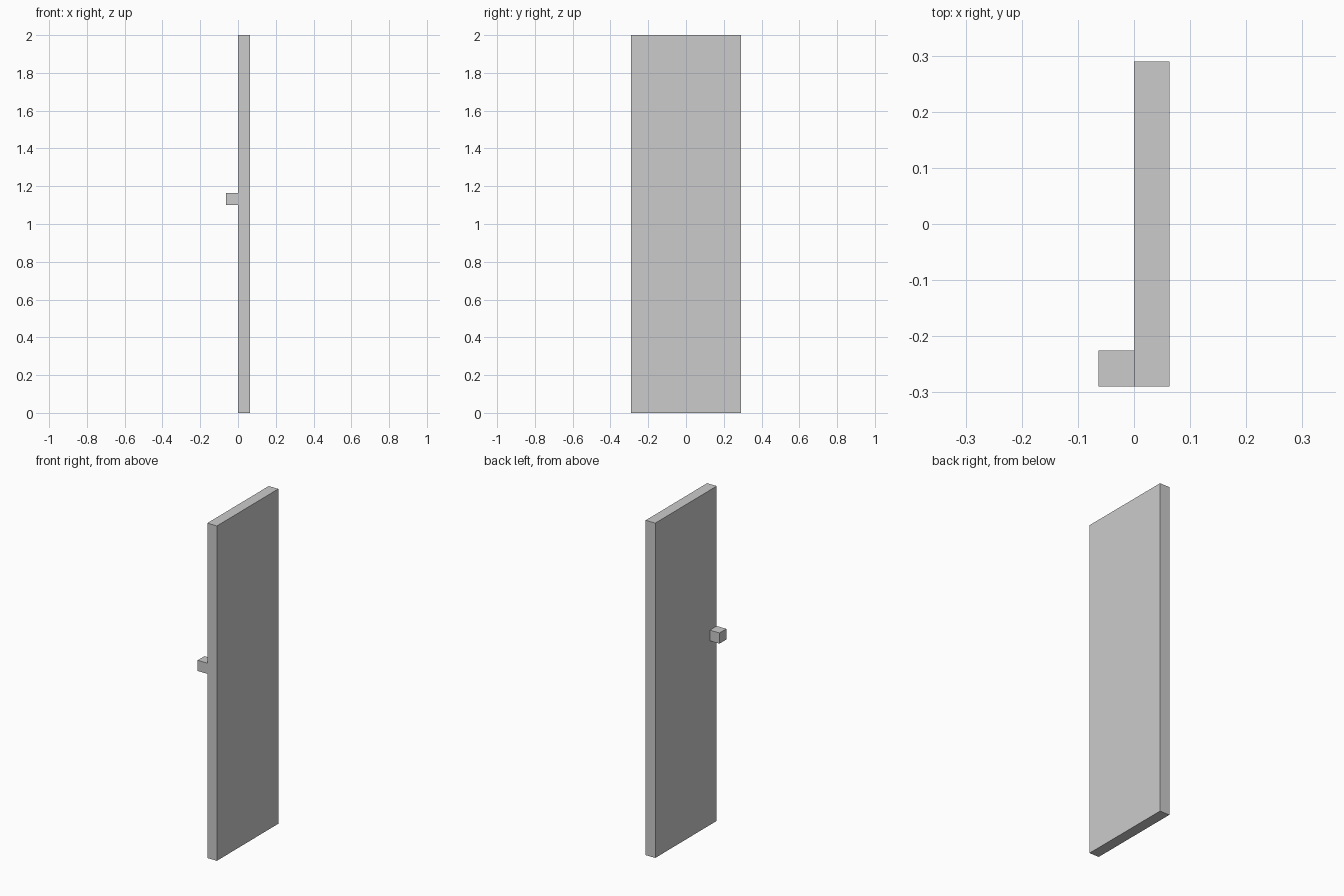
import bpy
import bmesh
from mathutils import Vector

if "Cube" in bpy.data.objects:
    bpy.data.objects.remove(bpy.data.objects["Cube"])


def box(name, low, high):
    low, high = Vector(low), Vector(high)
    size, mid = high - low, (low + high) / 2
    bm = bmesh.new()
    bmesh.ops.create_cube(bm, size=1)
    bmesh.ops.scale(bm, vec=size, verts=bm.verts)
    mesh = bpy.data.meshes.new(name)
    bm.to_mesh(mesh)
    bm.free()
    obj = bpy.data.objects.new(name, mesh)
    obj.location = mid
    bpy.context.collection.objects.link(obj)
    return obj


T = 0.0635  # panel thickness and handle size
W = 0.29    # half width of the panel

# Tall flat door panel
box("door_panel", (0, -W, 0), (T, W, 2))

# Small cube handle, flush with the front edge
box("door_handle", (-T, -W, 1.10), (0, -W + 0.0645, 1.164))
